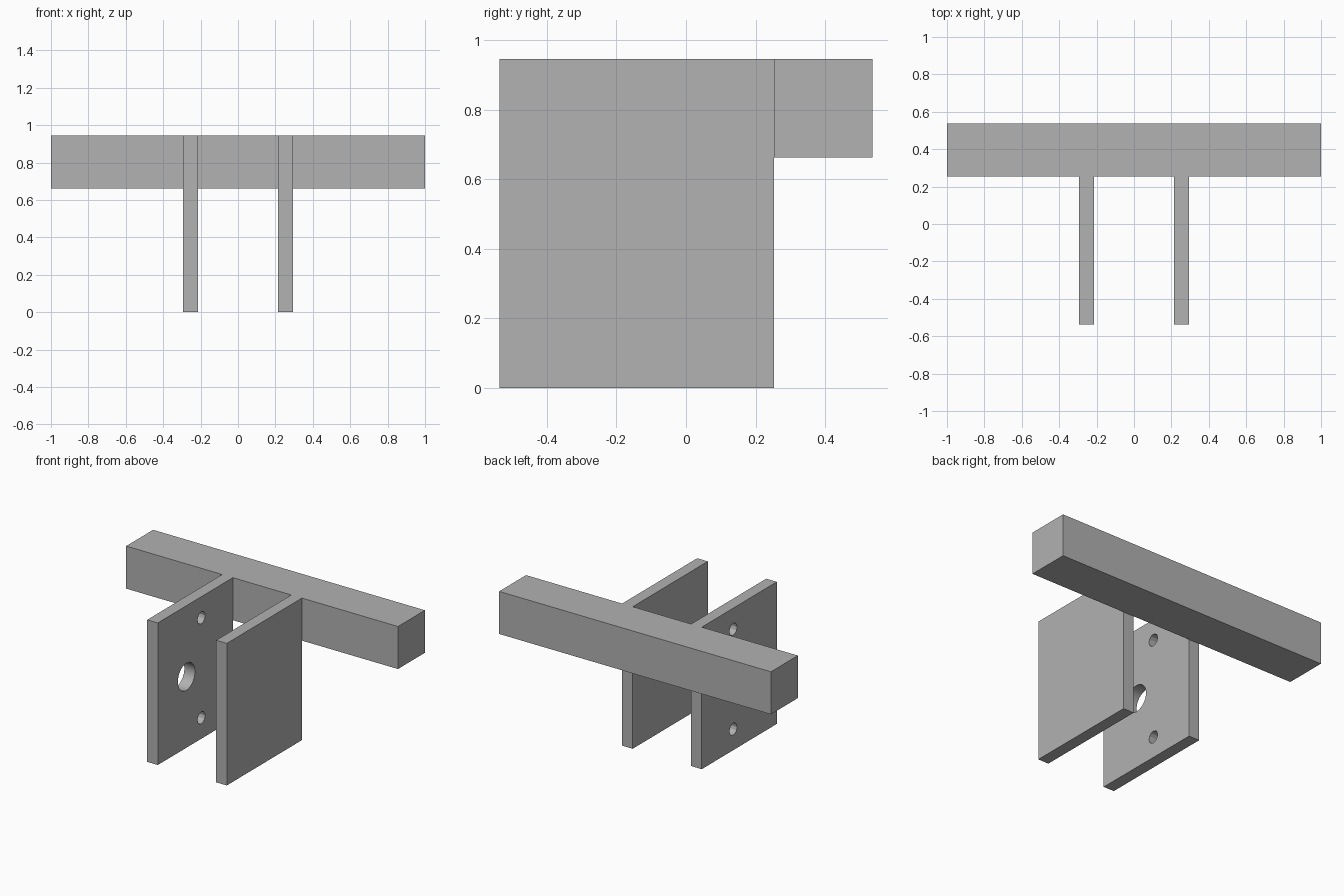
import bpy
import math

old = bpy.data.objects.get("Cube")
if old:
    bpy.data.objects.remove(old)

grey = bpy.data.materials.new("plain grey")
grey.use_nodes = True
colour = (0.445, 0.445, 0.445, 1)
grey.diffuse_color = colour
grey.node_tree.nodes["Principled BSDF"].inputs["Base Color"].default_value = colour

HEIGHT = 0.945
HALF_DEPTH = 0.536
BEAM = 0.283                      # square section of the crossbeam
BEAM_FRONT = HALF_DEPTH - BEAM
PLATE_IN, PLATE_OUT = 0.215, 0.293


def box(name, low, high):
    """Axis-aligned box between two corners."""
    bpy.ops.mesh.primitive_cube_add(size=1)
    ob = bpy.context.object
    ob.name = name
    ob.location = [(a + b) / 2 for a, b in zip(low, high)]
    ob.scale = [b - a for a, b in zip(low, high)]
    bpy.ops.object.transform_apply(location=True, scale=True)
    ob.data.materials.append(grey)
    return ob


def drill(ob, x, y, z, radius, sides):
    """Cut a round hole through the plate along x."""
    bpy.ops.mesh.primitive_cylinder_add(
        vertices=sides, radius=radius, depth=0.3,
        location=(x, y, z), rotation=(0, math.pi / 2, 0))
    cutter = bpy.context.object
    cutter.hide_render = True
    cutter.data.materials.append(grey)
    mod = ob.modifiers.new("hole", 'BOOLEAN')
    mod.operation = 'DIFFERENCE'
    mod.solver = 'EXACT'
    mod.object = cutter
    bpy.context.view_layer.objects.active = ob
    bpy.ops.object.modifier_apply(modifier=mod.name)
    bpy.data.objects.remove(cutter)


# Crossbeam along the back
box("crossbeam", (-1, BEAM_FRONT, HEIGHT - BEAM), (1, HALF_DEPTH, HEIGHT))

# Two upright plates, flush with the top of the beam
left_plate = box("left_plate", (PLATE_IN, -HALF_DEPTH, 0),
                 (PLATE_OUT, BEAM_FRONT, HEIGHT))
right_plate = box("right_plate", (-PLATE_OUT, -HALF_DEPTH, 0),
                  (-PLATE_IN, BEAM_FRONT, HEIGHT))

# Large centre hole and two bolt holes in the right plate only
plate_x = -(PLATE_IN + PLATE_OUT) / 2
drill(right_plate, plate_x, -0.235, HEIGHT / 2, 0.09, 32)
for z in (0.14, HEIGHT - 0.14):
    drill(right_plate, plate_x, -0.078, z, 0.04, 12)

# Round the large bore, keep the plate edges sharp
bpy.ops.object.select_all(action='DESELECT')
right_plate.select_set(True)
bpy.context.view_layer.objects.active = right_plate
bpy.ops.object.shade_smooth_by_angle(angle=math.radians(25))
